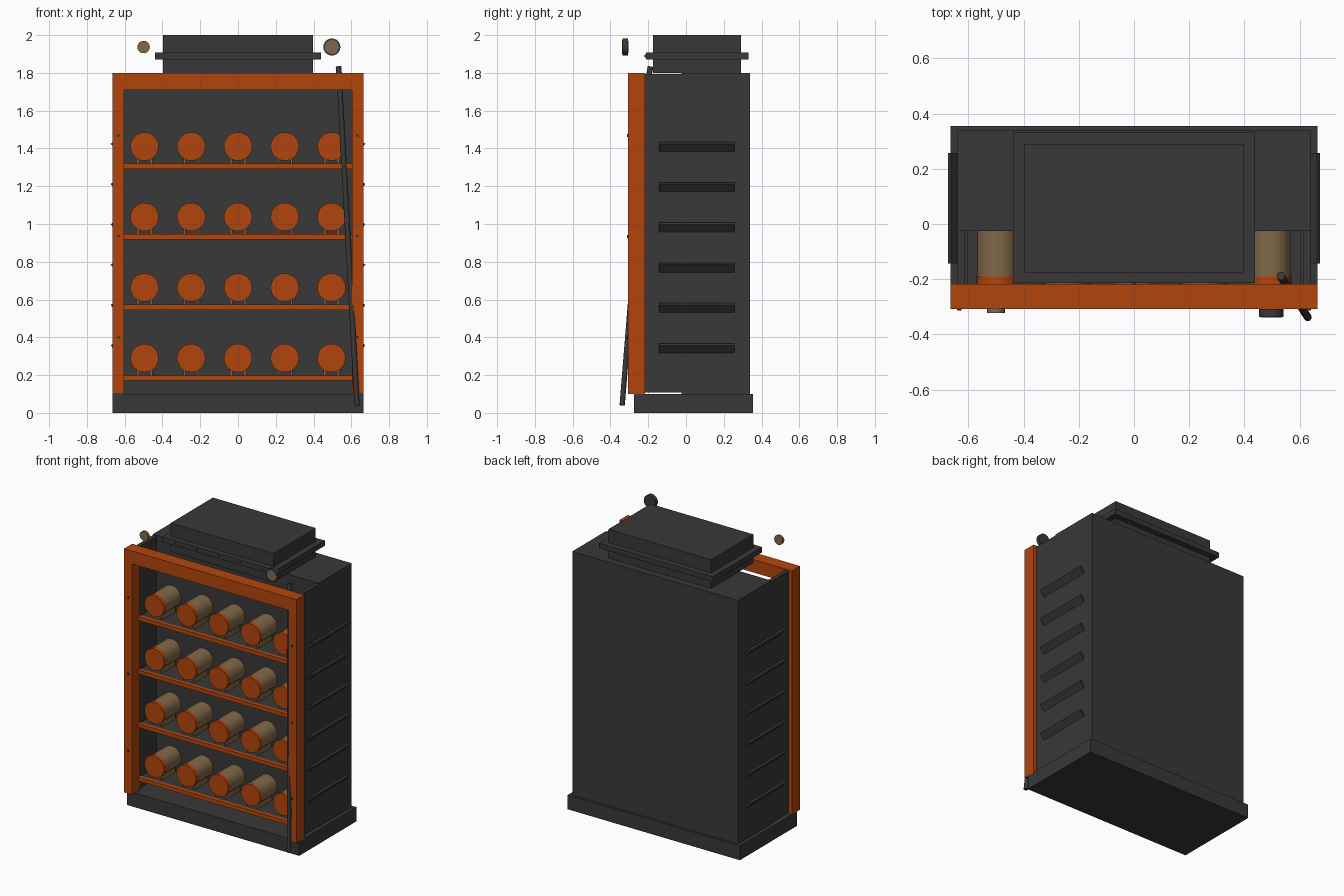
import bpy, math
from mathutils import Vector

if "Cube" in bpy.data.objects:
    bpy.data.objects.remove(bpy.data.objects["Cube"])

def material(name, rgb):
    m = bpy.data.materials.new(name)
    m.diffuse_color = (*rgb, 1)
    m.use_nodes = True
    m.node_tree.nodes["Principled BSDF"].inputs["Base Color"].default_value = m.diffuse_color
    return m

DARK = material("charcoal", (0.040, 0.040, 0.040))
ORANGE = material("burnt_orange", (0.45, 0.06, 0.004))
TAN = material("tan", (0.22, 0.14, 0.065))

def finish(o, name, mat, smooth=False):
    o.name = name
    o.data.materials.append(mat)
    if smooth:
        bpy.ops.object.shade_smooth_by_angle(angle=math.radians(40))
    return o

def box(name, x, y, z, mat, tilt=0):
    """Box from (min, max) ranges, optionally tilted about y."""
    c = [(a + b) / 2 for a, b in (x, y, z)]
    bpy.ops.mesh.primitive_cube_add(size=1, location=c)
    o = bpy.context.object
    o.scale = [b - a for a, b in (x, y, z)]
    bpy.ops.object.transform_apply(location=False, rotation=False, scale=True)
    o.rotation_euler.y = tilt
    return finish(o, name, mat)

def rod(name, p, q, r, mat, sides=24):
    """Cylinder between two points."""
    p, q = Vector(p), Vector(q)
    bpy.ops.mesh.primitive_cylinder_add(vertices=sides, radius=r, depth=(q - p).length,
                                        location=(p + q) / 2)
    o = bpy.context.object
    o.rotation_euler = (q - p).to_track_quat('Z', 'Y').to_euler()
    return finish(o, name, mat, True)

# Cabinet: plinth, rear body, thin side walls
box("base", (-.665, .665), (-.275, .355), (0, .1), DARK)
box("rear_body", (-.64, .64), (-.025, .34), (.1, 1.8), DARK)
for s in (-1, 1):
    box("side_wall", sorted((s * .612, s * .64)), (-.217, -.025), (.107, 1.793), DARK)

# Front frame: two posts and a header
for s in (-1, 1):
    box("frame_post", sorted((s * .603, s * .665)), (-.307, -.217), (.1, 1.8), ORANGE)
    for z in (.4, .935, 1.468):
        rod("frame_bolt", (s * .633, -.3, z), (s * .633, -.313, z), .008, DARK, 10)
box("frame_header", (-.603, .603), (-.307, -.217), (1.71, 1.8), ORANGE)

# Shelves with rows of capped canisters
for i in range(4):
    z = .185 + i * .3735
    box("shelf_board", (-.603, .603), (-.217, -.025), (z - .012, z + .01), DARK)
    box("shelf_front_bar", (-.603, .603), (-.243, -.217), (z - .013, z + .014), ORANGE)
    for k in range(-2, 3):
        x, c = k * .2475, z + .105
        rod("canister", (x, -.025, c), (x, -.19, c), .072, TAN, 32)
        rod("canister_cap", (x, -.19, c), (x, -.217, c), .075, ORANGE, 32)
        for s in (-1, 1):
            box("canister_rest", sorted((x + s * .03, x + s * .042)), (-.19, -.04),
                (z + .009, z + .047), TAN)

# Top box with flange and bolts
box("top_box", (-.397, .397), (-.175, .29), (1.8, 2), DARK)
box("top_flange", (-.439, .439), (-.213, .331), (1.872, 1.908), DARK)
for k in range(-2, 3):
    rod("flange_bolt", (k * .167, -.21, 1.89), (k * .167, -.22, 1.89), .008, DARK, 10)

# Tilted side louvres
for s in (-1, 1):
    for i in range(6):
        z = .338 + i * .2135
        box("side_louvre", (s * .648 - .0075, s * .648 + .0075), (-.143, .258),
            (z - .0315, z + .0315), DARK, s * math.radians(40))

# Indicator knobs above the frame
rod("small_knob", (-.5, -.305, 1.937), (-.5, -.323, 1.937), .033, TAN)
rod("large_knob_rim", (.497, -.308, 1.937), (.497, -.336, 1.937), .045, DARK)
rod("large_knob_face", (.497, -.33, 1.937), (.497, -.339, 1.937), .037, TAN)

# Leaning pry bar with short bent tip
rod("pry_bar", (.63, -.338, .04), (.535, -.195, 1.8), .014, DARK, 12)
rod("pry_bar_tip", (.535, -.195, 1.795), (.532, -.188, 1.833), .015, DARK, 12)
